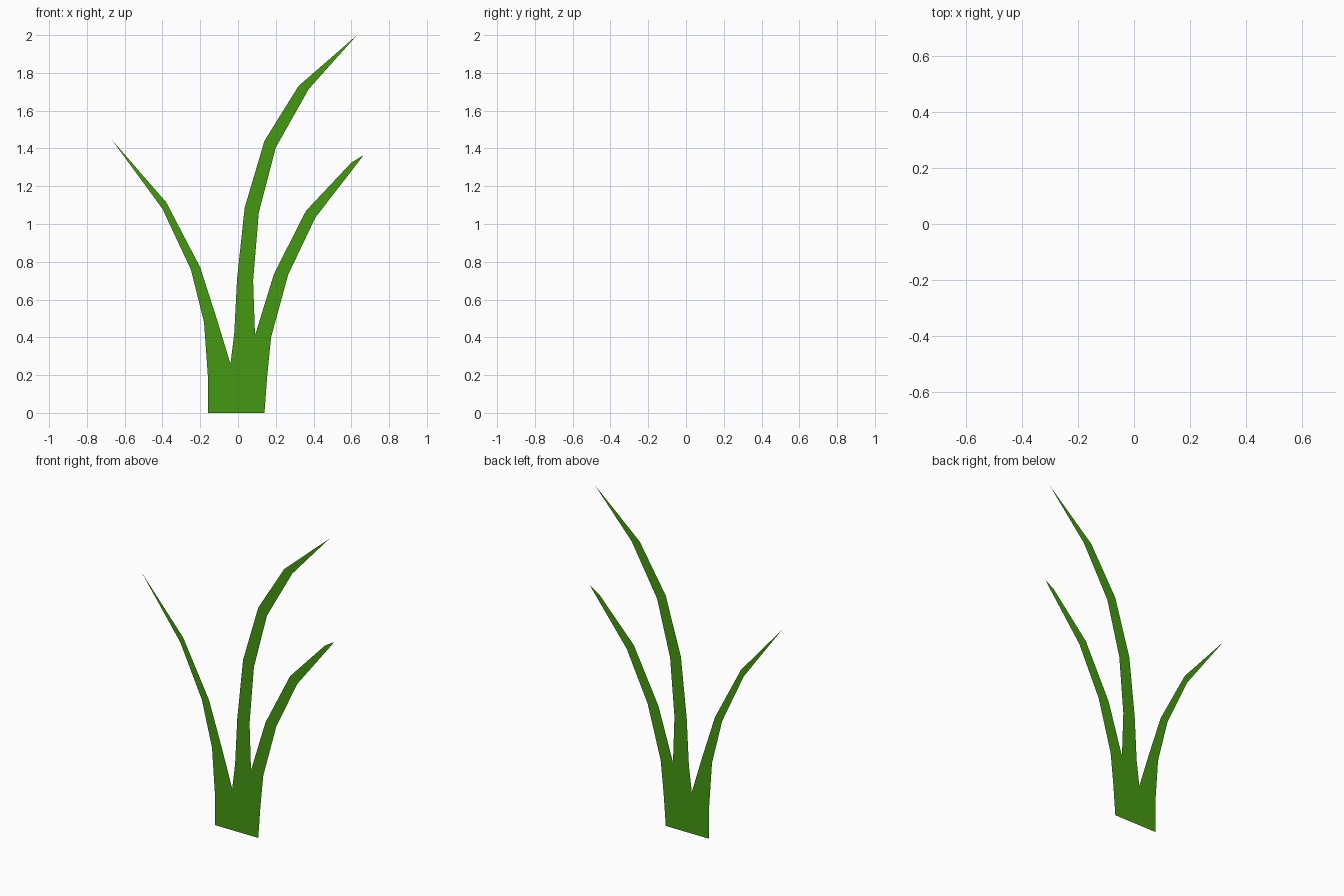
import bpy

if "Cube" in bpy.data.objects:
    bpy.data.objects.remove(bpy.data.objects["Cube"])

green = bpy.data.materials.new("grass_green")
green.diffuse_color = (0.06, 0.31, 0.006, 1)
green.use_nodes = True
green.node_tree.nodes["Principled BSDF"].inputs["Base Color"].default_value = green.diffuse_color


def flat_part(name, points, faces):
    """Flat sheet in the y = 0 plane from (x, z) points, facing -y."""
    mesh = bpy.data.meshes.new(name)
    mesh.from_pydata([(x, 0, z) for x, z in points], [], faces)
    mesh.materials.append(green)
    obj = bpy.data.objects.new(name, mesh)
    bpy.context.collection.objects.link(obj)
    return obj


def blade(name, left, right, tip):
    """Strip of quads between two edges, closed by a pointed tip."""
    n = len(left)
    faces = [(i, n + i, n + i + 1, i + 1) for i in range(n - 1)]
    faces.append((n - 1, 2 * n - 1, 2 * n))
    return flat_part(name, left + right + [tip], faces)


# Joined base of the tuft, with a notch between left and middle blades
base = [(-0.16, 0), (0.14, 0), (0.155, 0.2), (0.175, 0.4), (0.09, 0.41),
        (-0.02, 0.42), (-0.04, 0.26), (-0.11, 0.49), (-0.18, 0.48), (-0.16, 0.2)]
flat_part("tuft_base", base, [tuple(range(len(base)))])

# Left blade, bending outward
blade("left_blade",
      [(-0.18, 0.48), (-0.25, 0.76), (-0.40, 1.08)],
      [(-0.11, 0.49), (-0.20, 0.77), (-0.38, 1.115)],
      (-0.667, 1.445))

# Tall middle blade, bending right
blade("middle_blade",
      [(-0.02, 0.42), (-0.005, 0.71), (0.035, 1.085), (0.14, 1.44), (0.32, 1.73)],
      [(0.09, 0.41), (0.08, 0.70), (0.11, 1.06), (0.2, 1.405), (0.375, 1.715)],
      (0.63, 2.0))

# Right blade, bending outward
blade("right_blade",
      [(0.09, 0.41), (0.19, 0.735), (0.36, 1.07), (0.60, 1.325)],
      [(0.175, 0.40), (0.265, 0.73), (0.41, 1.035), (0.635, 1.325)],
      (0.665, 1.365))
